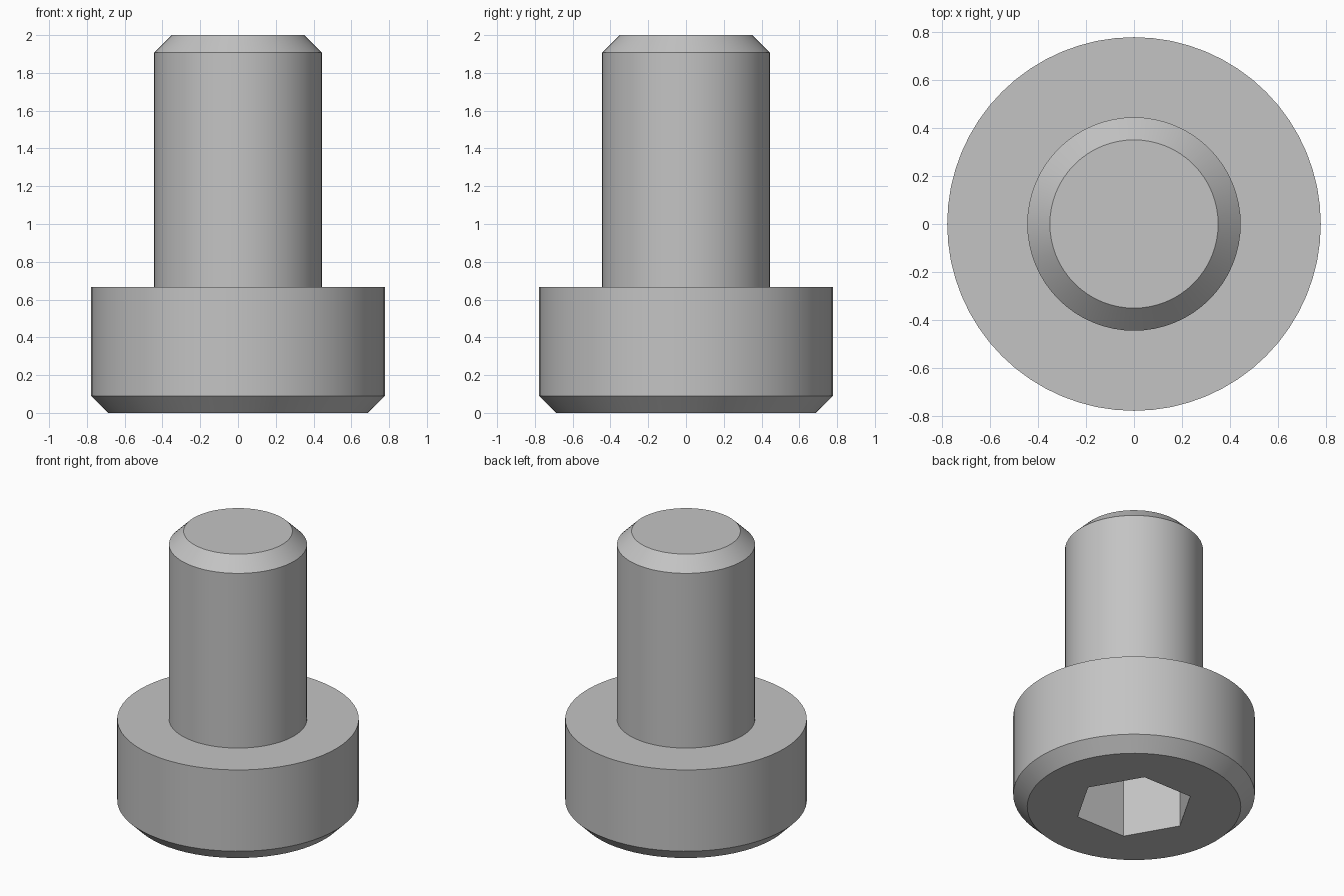
import bpy
import bmesh
from math import cos, sin, tau, radians

cube = bpy.data.objects.get("Cube")
if cube:
    bpy.data.objects.remove(cube, do_unlink=True)

SEGMENTS = 64
HEAD_R, HEAD_H, HEAD_CHAMFER = 0.777, 0.667, 0.09
SHANK_R, TIP_R, LENGTH, TIP_CHAMFER = 0.444, 0.35, 2.0, 0.093
SOCKET_R, SOCKET_DEPTH = 0.385, 0.44

steel = bpy.data.materials.new("steel_grey")
steel.use_nodes = True
grey = (0.55, 0.55, 0.55, 1)
steel.diffuse_color = grey
steel.node_tree.nodes["Principled BSDF"].inputs["Base Color"].default_value = grey

bm = bmesh.new()


def ring(radius, z, count):
    """Loop of vertices and its edges, with a corner on the x axis."""
    verts = [bm.verts.new((radius * cos(tau * i / count), radius * sin(tau * i / count), z))
             for i in range(count)]
    edges = [bm.edges.new((verts[i], verts[(i + 1) % count])) for i in range(count)]
    return verts, edges


def wall(lower, upper):
    """Quads joining two loops of equal count."""
    n = len(lower)
    for i in range(n):
        j = (i + 1) % n
        bm.faces.new((lower[i], lower[j], upper[j], upper[i]))


# Chamfered head, shoulder, shank and chamfered tip
profile = [
    (HEAD_R - HEAD_CHAMFER, 0),
    (HEAD_R, HEAD_CHAMFER),
    (HEAD_R, HEAD_H),
    (SHANK_R, HEAD_H),
    (SHANK_R, LENGTH - TIP_CHAMFER),
    (TIP_R, LENGTH),
]
rings = [ring(r, z, SEGMENTS) for r, z in profile]
for (lower, _), (upper, _) in zip(rings, rings[1:]):
    wall(lower, upper)
bm.faces.new(rings[-1][0])

# Hexagonal socket sunk into the head
mouth, mouth_edges = ring(SOCKET_R, 0, 6)
floor, _ = ring(SOCKET_R, SOCKET_DEPTH, 6)
wall(mouth, floor)
bm.faces.new(floor)

# Flat face of the head around the socket
bmesh.ops.triangle_fill(bm, edges=rings[0][1] + mouth_edges, use_beauty=True)
bmesh.ops.recalc_face_normals(bm, faces=bm.faces)

mesh = bpy.data.meshes.new("socket_head_bolt")
bm.to_mesh(mesh)
bm.free()
mesh.materials.append(steel)
bolt = bpy.data.objects.new("socket_head_bolt", mesh)
bpy.context.collection.objects.link(bolt)

# Smooth round sides with crisp chamfers
bpy.ops.object.select_all(action="DESELECT")
bolt.select_set(True)
bpy.context.view_layer.objects.active = bolt
bpy.ops.object.shade_smooth_by_angle(angle=radians(30))
